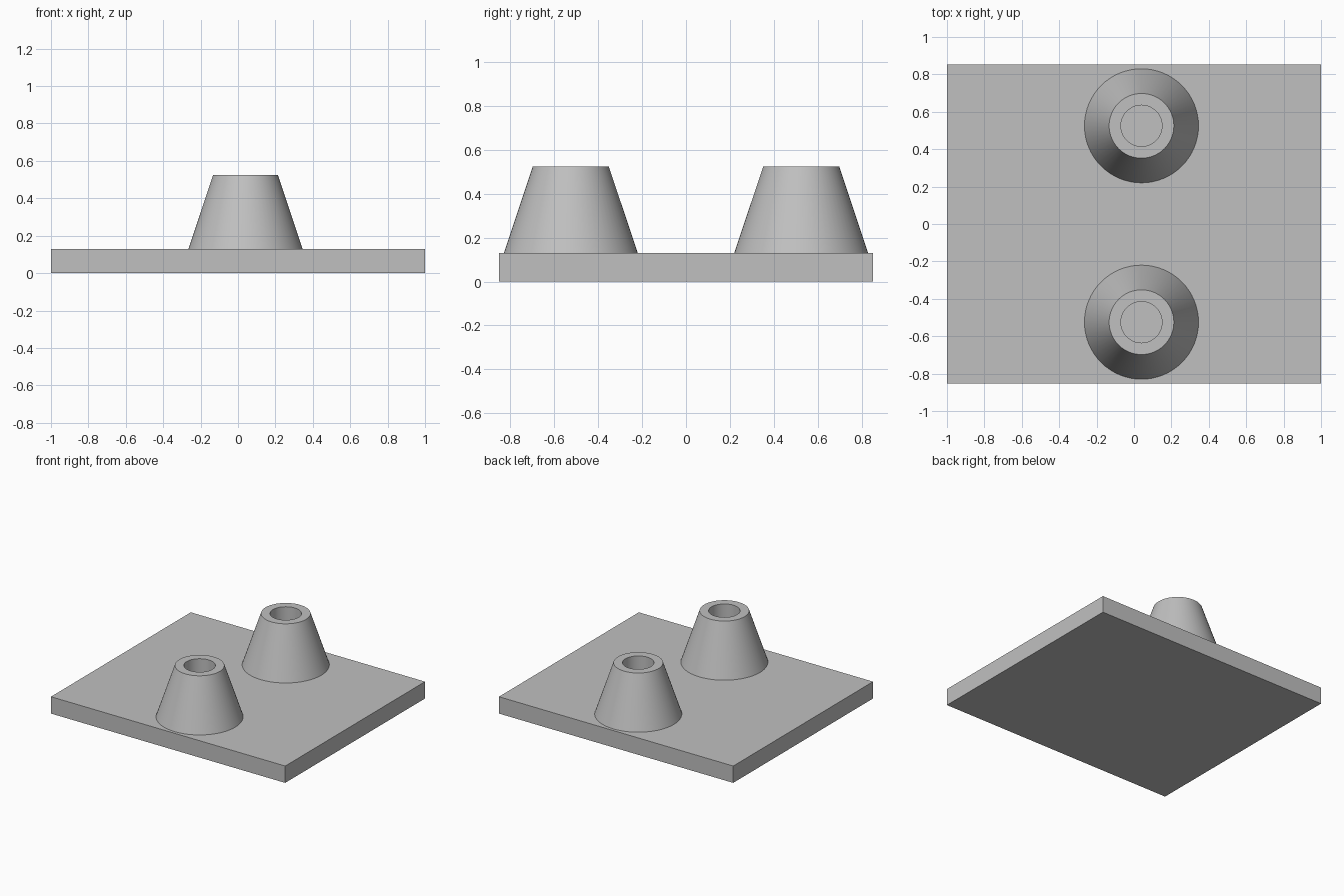
import bpy
import bmesh
from math import tau
from mathutils import Vector

cube = bpy.data.objects.get("Cube")
if cube:
    bpy.data.objects.remove(cube, do_unlink=True)

PLATE_TOP = 0.13
BOSS_TOP = 0.525

grey = bpy.data.materials.new("plain grey")
grey.use_nodes = True
colour = (0.53, 0.53, 0.53, 1)
grey.diffuse_color = colour
grey.node_tree.nodes["Principled BSDF"].inputs["Base Color"].default_value = colour


def add_object(name, bm, location):
    bmesh.ops.recalc_face_normals(bm, faces=bm.faces)
    mesh = bpy.data.meshes.new(name)
    bm.to_mesh(mesh)
    bm.free()
    mesh.materials.append(grey)
    obj = bpy.data.objects.new(name, mesh)
    obj.location = location
    bpy.context.collection.objects.link(obj)
    return obj


# Rectangular base plate
bm = bmesh.new()
bmesh.ops.create_cube(bm, size=1)
bmesh.ops.scale(bm, vec=(2, 1.705, PLATE_TOP), verts=bm.verts)
add_object("base_plate", bm, (0, 0, PLATE_TOP / 2))


# Tapered boss with a straight bore, turned from a closed wall profile
def add_boss(name, y):
    profile = [(0.305, PLATE_TOP), (0.173, BOSS_TOP),
               (0.11, BOSS_TOP), (0.11, PLATE_TOP)]
    bm = bmesh.new()
    verts = [bm.verts.new((r, 0, z)) for r, z in profile]
    edges = [bm.edges.new((verts[i], verts[(i + 1) % 4])) for i in range(4)]
    bmesh.ops.spin(bm, geom=verts + edges, cent=Vector(), axis=(0, 0, 1),
                   angle=tau, steps=64, use_merge=True)
    bmesh.ops.remove_doubles(bm, verts=bm.verts, dist=0.0001)
    boss = add_object(name, bm, (0.04, y, 0))
    bpy.ops.object.select_all(action="DESELECT")
    boss.select_set(True)
    bpy.context.view_layer.objects.active = boss
    bpy.ops.object.shade_smooth_by_angle()


add_boss("front_boss", -0.525)
add_boss("back_boss", 0.525)
